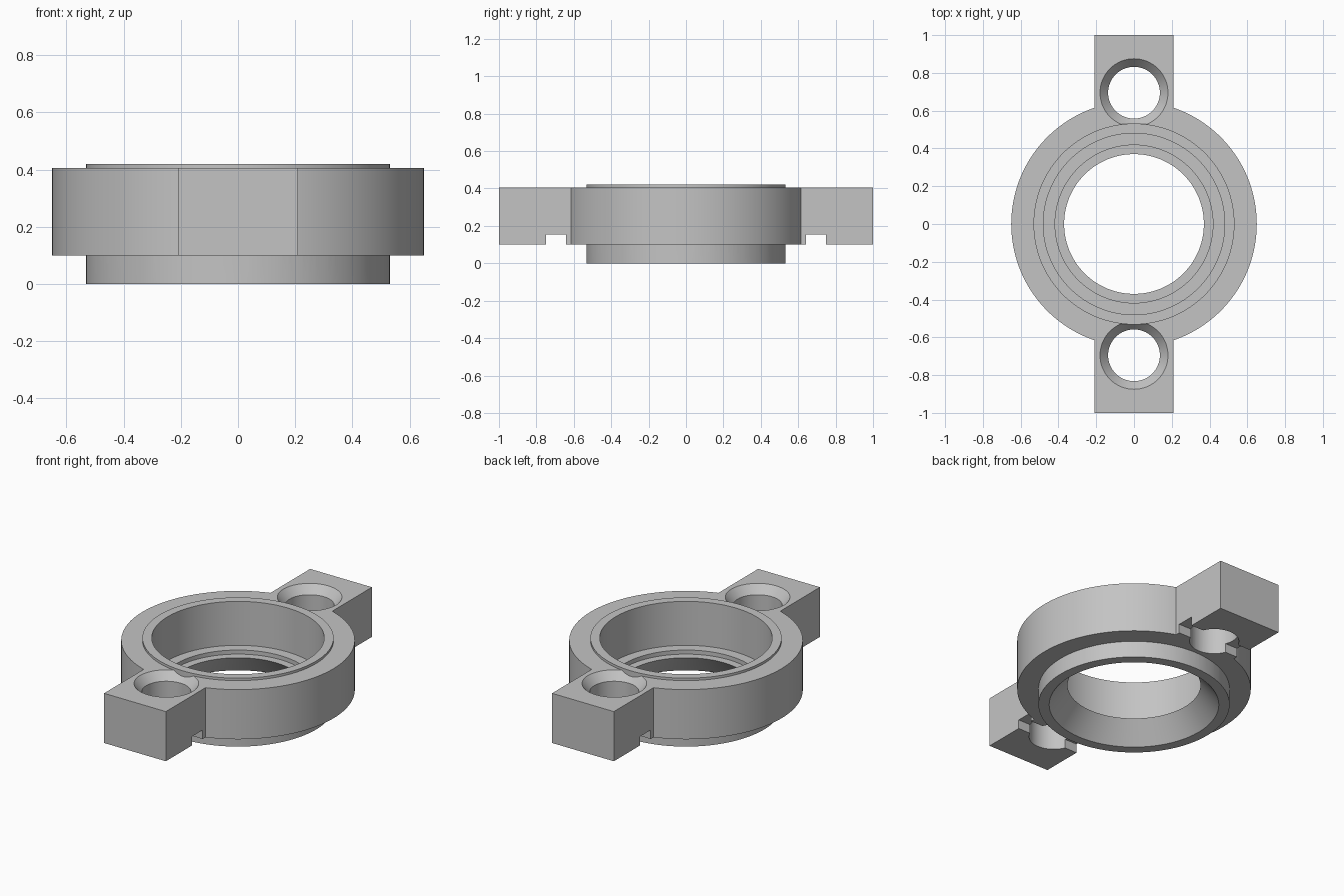
import bpy, bmesh, math

if "Cube" in bpy.data.objects:
    bpy.data.objects.remove(bpy.data.objects["Cube"], do_unlink=True)

SEGMENTS = 128
HOLE_Y = 0.695      # distance of each screw hole from the middle
LOW, HIGH = 0.10, 0.405  # underside and top of the body

grey = bpy.data.materials.new("plain_grey")
grey.use_nodes = True
colour = (0.55, 0.55, 0.55, 1)
grey.diffuse_color = colour
grey.node_tree.nodes["Principled BSDF"].inputs["Base Color"].default_value = colour


def finish(name, bm):
    bmesh.ops.recalc_face_normals(bm, faces=bm.faces)
    mesh = bpy.data.meshes.new(name)
    bm.to_mesh(mesh)
    bm.free()
    obj = bpy.data.objects.new(name, mesh)
    obj.data.materials.append(grey)
    bpy.context.collection.objects.link(obj)
    return obj


def lathe(name, profile, y=0, segments=SEGMENTS):
    """Turn a closed (radius, z) profile around a vertical axis at y."""
    bm = bmesh.new()
    rings = []
    for i in range(segments):
        a = math.tau * i / segments
        rings.append([bm.verts.new((r * math.cos(a), y + r * math.sin(a), z))
                      for r, z in profile])
    n = len(profile)
    for i, ring in enumerate(rings):
        nxt = rings[(i + 1) % segments]
        for j in range(n):
            k = (j + 1) % n
            bm.faces.new((ring[j], nxt[j], nxt[k], ring[k]))
    bmesh.ops.remove_doubles(bm, verts=bm.verts, dist=1e-6)
    return finish(name, bm)


def box(name, low, high):
    bm = bmesh.new()
    bmesh.ops.create_cube(bm, size=1)
    for v in bm.verts:
        v.co = [a + (c + 0.5) * (b - a) for a, b, c in zip(low, high, v.co)]
    return finish(name, bm)


def combine(target, other, operation):
    mod = target.modifiers.new(operation.title(), 'BOOLEAN')
    mod.operation = operation
    mod.solver = 'EXACT'
    mod.object = other
    other.hide_render = True
    bpy.context.view_layer.objects.active = target
    bpy.ops.object.modifier_apply(modifier=mod.name)
    bpy.data.objects.remove(other, do_unlink=True)


# Round body with a mounting lug at the front and the back
body = lathe("ring_mount", [(0.505, LOW), (0.65, LOW), (0.65, HIGH), (0.505, HIGH)])
for side in (-1, 1):
    ys = sorted((side * 0.575, side * 1.0))
    combine(body, box("lug", (-0.21, ys[0], LOW), (0.21, ys[1], HIGH)), 'UNION')

# Countersunk screw holes and slots across the underside of the lugs
for side in (-1, 1):
    y = side * HOLE_Y
    screw = lathe("screw_cutter", [(0.0, 0.0), (0.137, 0.0), (0.137, HIGH - 0.05),
                                   (0.18, HIGH), (0.18, 0.5), (0.0, 0.5)], y, 64)
    combine(body, screw, 'DIFFERENCE')
    slot = box("slot_cutter", (-0.5, y - 0.053, 0.0), (0.5, y + 0.053, 0.155))
    combine(body, slot, 'DIFFERENCE')

# Inner sleeve: raised lip, deep bore, stepped seat and flared lower mouth
sleeve = lathe("sleeve", [(0.472, 0.0), (0.532, 0.0), (0.532, 0.42), (0.48, 0.42),
                          (0.48, 0.15), (0.418, 0.15), (0.418, 0.125), (0.37, 0.125)])
combine(body, sleeve, 'UNION')

bpy.ops.object.select_all(action='DESELECT')
body.select_set(True)
bpy.context.view_layer.objects.active = body
bpy.ops.object.shade_smooth_by_angle(angle=math.radians(25))
